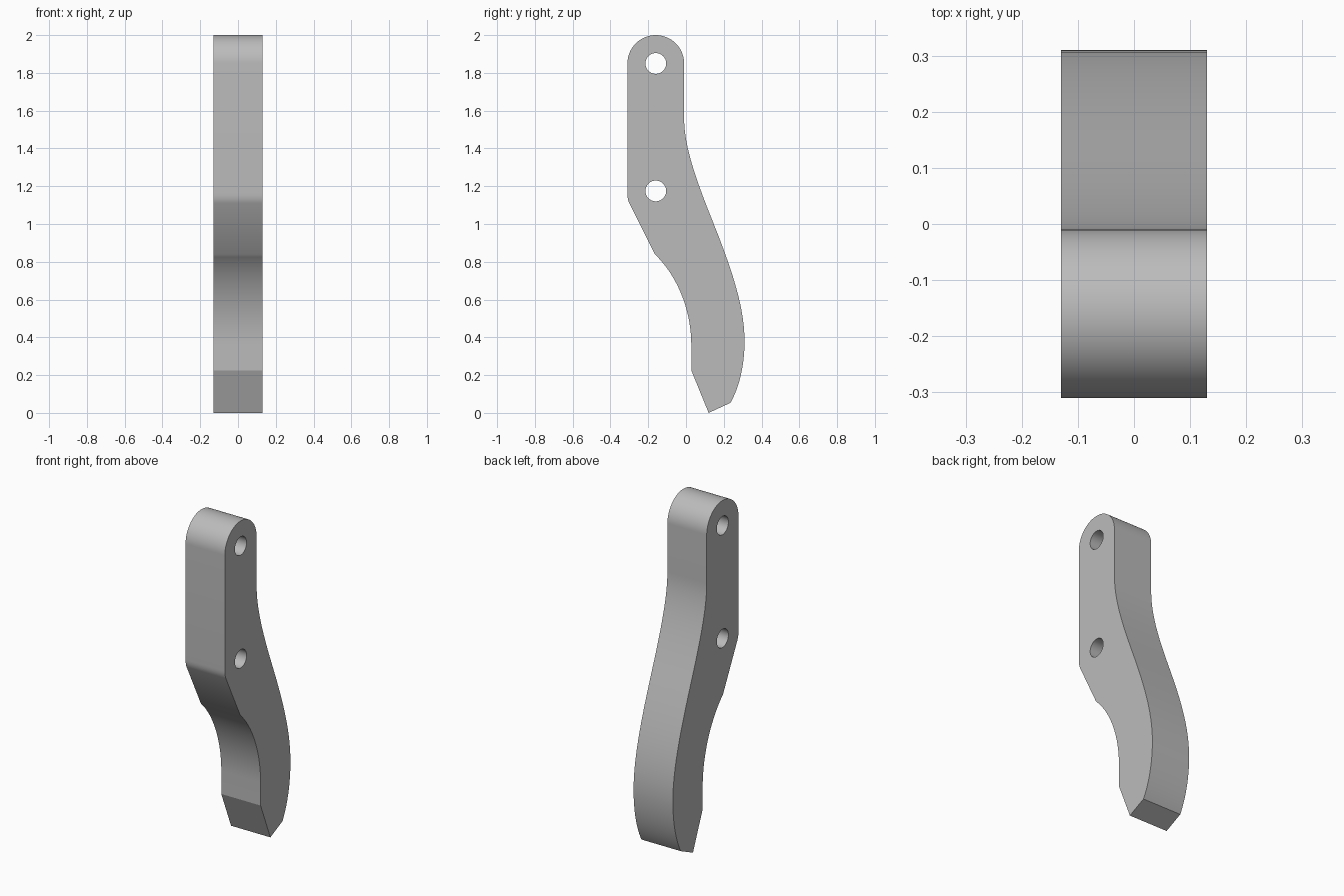
import bpy, bmesh, math
from mathutils import Vector
from mathutils.geometry import interpolate_bezier

cube = bpy.data.objects.get("Cube")
if cube:
    bpy.data.objects.remove(cube, do_unlink=True)

HALF_WIDTH = 0.13
PIVOT = (-0.16, 1.85)
LOWER_HOLE = (-0.16, 1.175)

grey = bpy.data.materials.new("plain grey")
grey.use_nodes = True
colour = (0.5, 0.5, 0.5, 1)
grey.diffuse_color = colour
grey.node_tree.nodes["Principled BSDF"].inputs["Base Color"].default_value = colour


def arc(centre, radius, start, end, steps):
    """Points on an arc, angles in degrees."""
    angles = [math.radians(start + (end - start) * i / steps) for i in range(steps + 1)]
    return [(centre[0] + radius * math.cos(a), centre[1] + radius * math.sin(a)) for a in angles]


def bezier(a, b, c, d, steps=16):
    pts = interpolate_bezier(*[Vector((*p, 0)) for p in (a, b, c, d)], steps)
    return [(p.x, p.y) for p in pts]


# Side outline as (y, z): rounded head, front edge, pointed foot, back edge
outline = arc(PIVOT, 0.15, 0, 180, 40)
outline += bezier((-0.31, 1.16), (-0.31, 1.14), (-0.307, 1.125), (-0.3, 1.11), 6)
outline += bezier((-0.165, 0.84), (-0.05, 0.73), (0.028, 0.55), (0.028, 0.36), 24)
outline += [(0.028, 0.225), (0.12, 0)]
outline += bezier((0.235, 0.053), (0.285, 0.14), (0.31, 0.26), (0.31, 0.38))
outline += bezier((0.31, 0.38), (0.31, 0.57), (0.235, 0.78), (0.135, 1.03))[1:]
outline += bezier((0.135, 1.03), (0.045, 1.255), (-0.01, 1.42), (-0.01, 1.56))[1:]
holes = [arc(c, 0.055, 0, 360, 40)[:-1] for c in (PIVOT, LOWER_HOLE)]

# Fill the outline around the holes, then extrude across the width
bm = bmesh.new()
edges = []
for loop in [outline] + holes:
    verts = [bm.verts.new((-HALF_WIDTH, y, z)) for y, z in loop]
    edges += [bm.edges.new((v, verts[i - 1])) for i, v in enumerate(verts)]
bmesh.ops.triangle_fill(bm, use_beauty=True, edges=edges, normal=(-1, 0, 0))
result = bmesh.ops.extrude_face_region(bm, geom=bm.faces[:], use_keep_orig=True)
moved = [g for g in result["geom"] if isinstance(g, bmesh.types.BMVert)]
bmesh.ops.translate(bm, verts=moved, vec=(2 * HALF_WIDTH, 0, 0))
bmesh.ops.recalc_face_normals(bm, faces=bm.faces[:])

mesh = bpy.data.meshes.new("curved_arm")
bm.to_mesh(mesh)
bm.free()
mesh.materials.append(grey)
arm = bpy.data.objects.new("curved_arm", mesh)
bpy.context.collection.objects.link(arm)

# Smooth the curved edges, keep the corners sharp
bpy.ops.object.select_all(action="DESELECT")
arm.select_set(True)
bpy.context.view_layer.objects.active = arm
bpy.ops.object.shade_smooth_by_angle(angle=math.radians(20))
